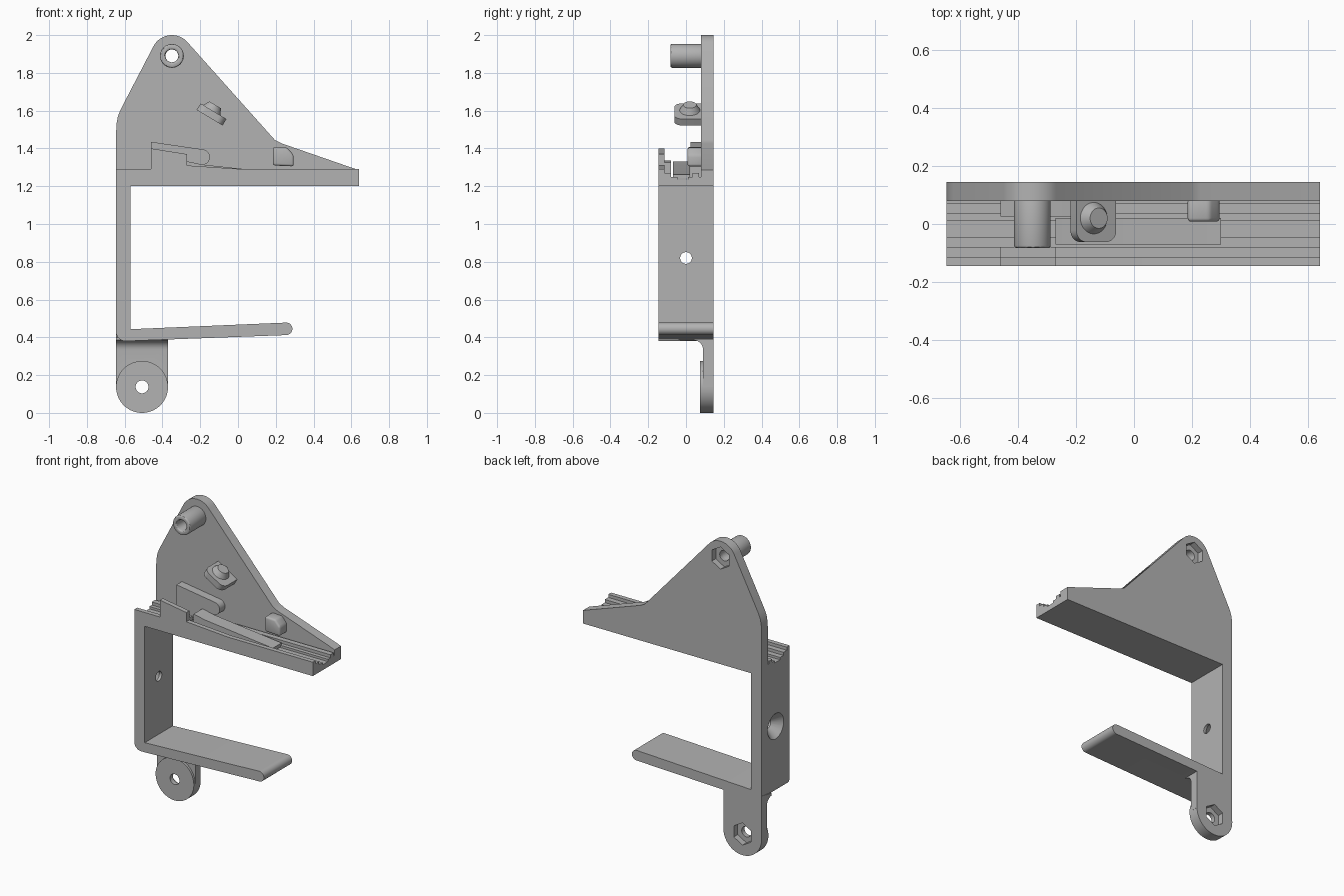
import bpy, bmesh
from math import radians, sin, cos
from mathutils import Matrix

cube = bpy.data.objects.get("Cube")
if cube:
    bpy.data.objects.remove(cube, do_unlink=True)

grey = bpy.data.materials.new("mid grey")
grey.use_nodes = True
grey.diffuse_color = (0.45, 0.45, 0.45, 1)
grey.node_tree.nodes["Principled BSDF"].inputs["Base Color"].default_value = grey.diffuse_color

FRONT, BACK, PLATE = -0.145, 0.145, 0.08   # depth limits and plate front face
LEFT, RIGHT = -0.645, 0.64


def arc(cx, cz, r, start=0, end=360, n=40):
    """Points on an arc; a full circle leaves out the repeated end point."""
    steps = n if abs(end - start) == 360 else n - 1
    angles = [radians(start + (end - start) * i / steps) for i in range(n)]
    return [(cx + r * cos(a), cz + r * sin(a)) for a in angles]


def finish(name, bm):
    bmesh.ops.recalc_face_normals(bm, faces=bm.faces)
    mesh = bpy.data.meshes.new(name)
    bm.to_mesh(mesh)
    bm.free()
    mesh.materials.append(grey)
    ob = bpy.data.objects.new(name, mesh)
    bpy.context.collection.objects.link(ob)
    return ob


def prism(name, pts, lo, hi, axis="y"):
    """Extrude a profile along y (points are x, z), x (y, z) or z (x, y)."""
    place = {"y": lambda p, d: (p[0], d, p[1]),
             "x": lambda p, d: (d, p[0], p[1]),
             "z": lambda p, d: (p[0], p[1], d)}[axis]
    bm = bmesh.new()
    a = [bm.verts.new(place(p, lo)) for p in pts]
    b = [bm.verts.new(place(p, hi)) for p in pts]
    bm.faces.new(a)
    bm.faces.new(b[::-1])
    for i in range(len(pts)):
        j = (i + 1) % len(pts)
        bm.faces.new((a[i], a[j], b[j], b[i]))
    return finish(name, bm)


def cone(name, r1, r2, depth, matrix):
    bm = bmesh.new()
    bmesh.ops.create_cone(bm, cap_ends=True, segments=40, radius1=r1,
                          radius2=r2, depth=depth, matrix=matrix)
    return finish(name, bm)


def apply(ob, mod):
    bpy.context.view_layer.objects.active = ob
    bpy.ops.object.modifier_apply(modifier=mod.name)


def combine(ob, other, operation):
    mod = ob.modifiers.new("combine", "BOOLEAN")
    mod.operation, mod.object, mod.solver = operation, other, "EXACT"
    apply(ob, mod)
    bpy.data.objects.remove(other, do_unlink=True)


def soften(ob, width, segments=3):
    mod = ob.modifiers.new("soften", "BEVEL")
    mod.width, mod.segments, mod.limit_method = width, segments, "ANGLE"
    mod.angle_limit = radians(40)
    apply(ob, mod)


# Triangular back plate with a rounded peak
PEAK, FOOT = (-0.35, 1.89), (-0.508, 0.1375)
body = prism("bracket_body",
             [(LEFT, 1.2), (RIGHT, 1.2), (RIGHT, 1.285), (0.23, 1.427), (0.195, 1.445)]
             + arc(*PEAK, 0.11, 41, 153, 20)
             + [(-0.622, 1.605), (-0.636, 1.57), (-0.643, 1.53), (LEFT, 1.49)],
             PLATE, BACK)

# Ledge with long stepped grooves
ledge = prism("ledge",
              [(FRONT, 1.2), (BACK, 1.2), (BACK, 1.25), (0.07, 1.25), (0.07, 1.27),
               (0.035, 1.27), (0.035, 1.25), (0.01, 1.25), (0.01, 1.235),
               (-0.045, 1.235), (-0.045, 1.25), (-0.08, 1.25), (-0.08, 1.27),
               (-0.115, 1.27), (-0.115, 1.29), (FRONT, 1.29)], LEFT, RIGHT, "x")

# Upright wall and the sloping lower arm in one profile
frame = prism("wall_and_arm",
              [(LEFT, 1.22), (LEFT, 0.43)] + arc(-0.595, 0.43, 0.05, 186, 268, 8)
              + arc(0.255, 0.445, 0.033, -88, 92, 16)
              + [(-0.57, 0.443), (-0.57, 1.22)], FRONT, BACK)

# Foot tab, filleted into the arm, with a round pad
tab = prism("foot_tab",
            [(0.09, FOOT[1]), (BACK, FOOT[1]), (BACK, 0.42), (0.04, 0.4)]
            + arc(0.04, 0.335, 0.05, 90, 0, 8), LEFT, -0.37, "x")
pad = prism("foot_pad", arc(*FOOT, 0.1375, n=64), 0.075, BACK)

for part in (ledge, frame, tab, pad):
    combine(body, part, "UNION")

# Screw holes with hexagonal nut pockets at the back
for centre in (PEAK, FOOT):
    combine(body, prism("hole", arc(*centre, 0.034), -0.3, 0.3), "DIFFERENCE")
    combine(body, prism("pocket", arc(*centre, 0.072, 90, 450, 6), 0.105, 0.2), "DIFFERENCE")

# Countersunk hole through the wall
turn = Matrix.Rotation(radians(90), 4, "Y")
combine(body, cone("hole", 0.031, 0.031, 0.3,
                   Matrix.Translation((-0.61, 0, 0.82)) @ turn), "DIFFERENCE")
combine(body, cone("countersink", 0.085, 0.031, 0.06,
                   Matrix.Translation((-0.618, 0, 0.82)) @ turn), "DIFFERENCE")

# Hollow boss at the peak
boss = prism("peak_boss", arc(*PEAK, 0.063, n=48), -0.083, 0.09)
combine(boss, prism("hole", arc(*PEAK, 0.034), -0.3, 0.3), "DIFFERENCE")
soften(boss, 0.009)

# Raised front lip that tapers into the ledge
lip = prism("front_lip", [(-0.46, 1.27), (-0.46, 1.4), (-0.27, 1.37), (-0.27, 1.31),
                          (0.03, 1.29), (0.03, 1.27)], FRONT, -0.115)
step = prism("lip_step", [(-0.46, 1.26), (-0.46, 1.335), (-0.27, 1.325), (-0.27, 1.26)],
             -0.115, -0.08)

# Ramp along the groove
ramp = prism("ramp", [(-0.27, 1.24), (-0.27, 1.332), (-0.19, 1.315), (0.3, 1.262),
                      (0.3, 1.24)], -0.07, 0.02)

# Guide rail on the plate with a rounded end
guide = prism("guide_rail",
              [(-0.46, 1.24), (-0.46, 1.435)] + arc(-0.19, 1.354, 0.041, 81, -99, 14)
              + [(-0.27, 1.327), (-0.27, 1.24)], 0.025, 0.09)

# Small stop block
stop = prism("stop_block", [(0.185, 1.31), (0.295, 1.305), (0.295, 1.365),
                            (0.26, 1.405), (0.185, 1.408)], 0.008, 0.09)
soften(stop, 0.012)

# Tilted rest with a domed button
tilt = Matrix.Translation((-0.14, 0, 1.58)) @ Matrix.Rotation(radians(31), 4, "Y")
rest = prism("tilted_rest",
             [(-0.08, 0.09)] + arc(-0.04, -0.022, 0.04, 180, 270, 8)
             + arc(0.04, -0.022, 0.04, 270, 360, 8) + [(0.08, 0.09)], -0.02, 0.02, "z")
button = cone("rest_button", 0.055, 0.035, 0.035, Matrix.Translation((-0.01, 0.02, 0.036)))
for part in (rest, button):
    part.data.transform(tilt)

# Smooth the round surfaces and keep the edges sharp
bpy.ops.object.select_all(action="DESELECT")
for part in (body, boss, lip, step, ramp, guide, stop, rest, button):
    part.select_set(True)
bpy.context.view_layer.objects.active = body
bpy.ops.object.shade_smooth_by_angle(angle=radians(30))
